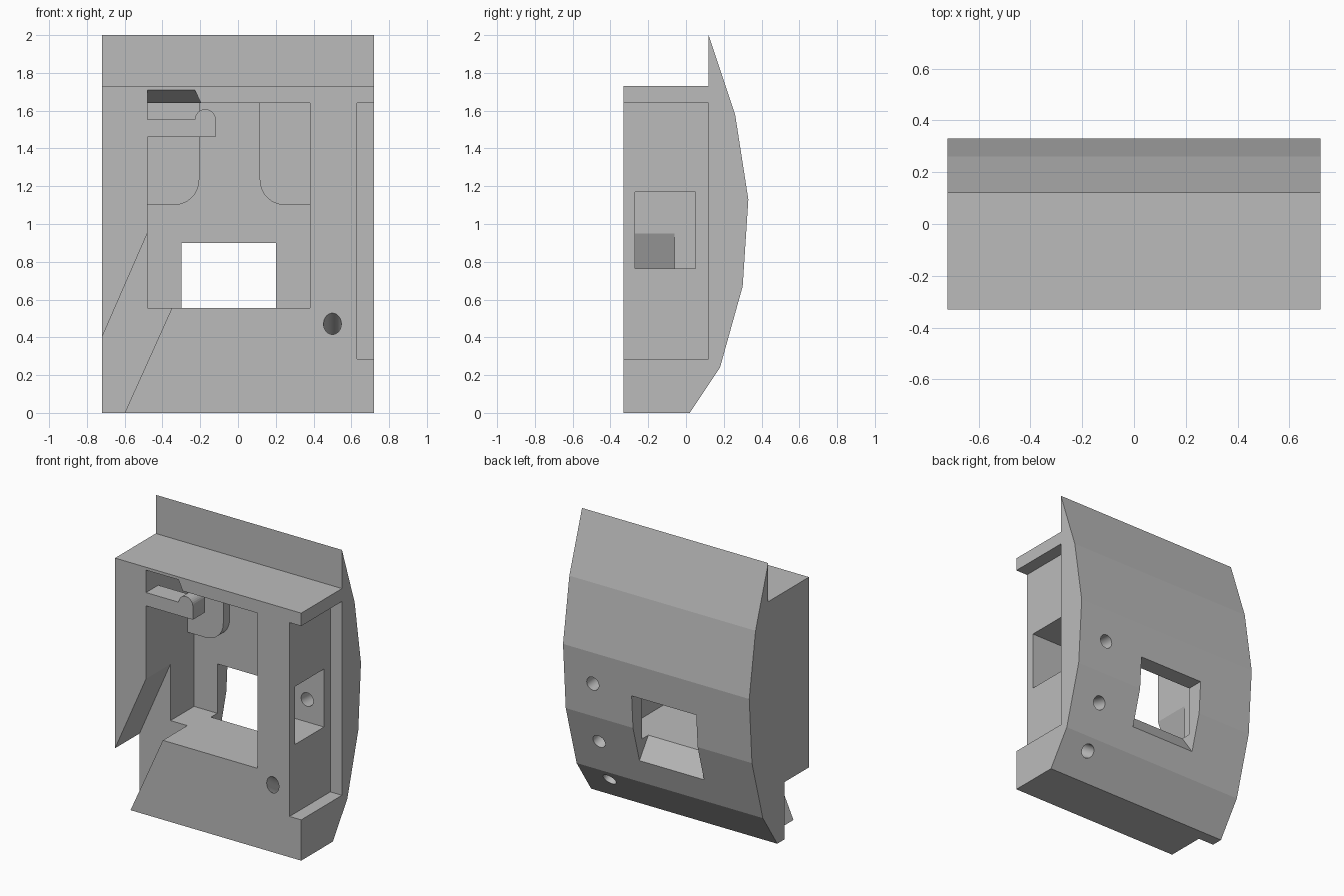
import bpy, bmesh, math
from mathutils import Vector

if "Cube" in bpy.data.objects:
    bpy.data.objects.remove(bpy.data.objects["Cube"])

grey = bpy.data.materials.new("plain_grey")
grey.use_nodes = True
colour = (0.5, 0.5, 0.5, 1)
grey.diffuse_color = colour
grey.node_tree.nodes["Principled BSDF"].inputs["Base Color"].default_value = colour

FRONT, HOLE = -0.33, 0.047


def finish(name, bm):
    bmesh.ops.recalc_face_normals(bm, faces=bm.faces)
    mesh = bpy.data.meshes.new(name)
    bm.to_mesh(mesh)
    bm.free()
    mesh.materials.append(grey)
    ob = bpy.data.objects.new(name, mesh)
    bpy.context.collection.objects.link(ob)
    return ob


def prism(name, outline, axis, start, end):
    """Extrude a 2D outline along x (outline is y, z) or y (outline is x, z)."""
    bm = bmesh.new()
    place = (lambda p: (start, *p)) if axis == "x" else (lambda p: (p[0], start, p[1]))
    face = bm.faces.new([bm.verts.new(place(p)) for p in outline])
    new = bmesh.ops.extrude_face_region(bm, geom=[face])["geom"]
    shift = Vector((end - start, 0, 0) if axis == "x" else (0, end - start, 0))
    bmesh.ops.translate(bm, verts=[v for v in new if isinstance(v, bmesh.types.BMVert)], vec=shift)
    return finish(name, bm)


def box(name, x, y, z):
    return prism(name, [(x[0], z[0]), (x[1], z[0]), (x[1], z[1]), (x[0], z[1])], "y", *y)


def rod(name, a, b, radius):
    a, b = Vector(a), Vector(b)
    bm = bmesh.new()
    bmesh.ops.create_cone(bm, cap_ends=True, segments=48, radius1=radius, radius2=radius,
                          depth=(b - a).length)
    turn = (b - a).to_track_quat("Z", "Y")
    for v in bm.verts:
        v.co = turn @ v.co + (a + b) / 2
    return finish(name, bm)


def arc(cx, cz, r, a0, a1, steps=14):
    angles = [math.radians(a0 + (a1 - a0) * i / steps) for i in range(steps + 1)]
    return [(cx + r * math.cos(a), cz + r * math.sin(a)) for a in angles]


def cut(target, cutter):
    mod = target.modifiers.new("cut", "BOOLEAN")
    mod.operation, mod.solver, mod.object = "DIFFERENCE", "EXACT", cutter
    bpy.context.view_layer.objects.active = target
    bpy.ops.object.modifier_apply(modifier=mod.name)
    bpy.data.objects.remove(cutter)


# Main body: faceted back, flat front, thin lip on top
back = [(0.02, 0), (0.18, 0.24), (0.30, 0.67), (0.33, 1.13), (0.26, 1.58), (0.12, 2.0)]
body = prism("body", [(FRONT, 0)] + back + [(0.12, 1.73), (FRONT, 1.73)], "x", -0.72, 0.72)

# Main cavity, side pocket and the window between them
cut(body, box("cavity", (-0.48, 0.38), (-0.5, 0.20), (0.555, 1.64)))
cut(body, box("side_pocket", (0.63, 0.9), (-0.5, 0.12), (0.285, 1.64)))
cut(body, box("side_window", (0.3, 0.7), (-0.27, 0.05), (0.765, 1.17)))

# Back opening with a sloping sill
sill = [(0.13, 0.555), (0.33, 0.27), (0.5, 0.27), (0.5, 0.90), (0.13, 0.90)]
cut(body, prism("back_opening", sill, "x", -0.30, 0.20))

# Diagonal channel from the cavity to the lower corner
channel = [(-0.48, 0.95), (-0.90, -0.012), (-0.90, -0.2), (-0.69, -0.2),
           (-0.35, 0.555), (-0.35, 0.95)]
cut(body, prism("channel", channel, "y", -0.5, -0.06))

# Sloping notch above the cavity, with a slanted end
bm = bmesh.new()
for y, z in ((FRONT - 0.02, 1.72), (FRONT - 0.02, 1.6), (-0.195, 1.64), (-0.195, 1.6)):
    for x in (-0.48, -0.18 - max(0, z - 1.64) * 0.7):
        bm.verts.new((x, y, z))
bmesh.ops.convex_hull(bm, input=bm.verts)
cut(body, finish("notch", bm))

# Screw holes square to each back facet: facet index, height, depth
for i, z, depth in ((4, 1.69, 0.9), (3, 1.34, 0.3), (2, 0.905, 0.35),
                    (1, 0.475, 0.3), (0, 0.165, 0.9)):
    (y0, z0), (y1, z1) = back[i], back[i + 1]
    point = Vector((0.5, y0 + (y1 - y0) * (z - z0) / (z1 - z0), z))
    normal = Vector((0, z1 - z0, y0 - y1)).normalized()
    cut(body, rod("screw_hole", point + normal * 0.1, point - normal * depth, HOLE))

# Round sockets in the top
for x, y in ((-0.6, -0.105), (0.505, -0.195)):
    cut(body, rod("top_socket", (x, y, 1.8), (x, y, 1.62), 0.07))

# Screw bosses on the cavity's back wall
R = 0.135
for name, cx, wall in (("right_boss", -0.34, -0.49), ("left_boss", 0.25, 0.39)):
    side = 1 if wall < 0 else -1
    corner = [(cx + side * (px - cx), pz) for px, pz in arc(cx, 1.235, R, -90, 0)]
    outline = [(wall, 1.235 - R)] + corner + [(cx + side * R, 1.65), (wall, 1.65)]
    boss = prism(name, outline, "y", 0.13, 0.21)
    for target in (boss, body):
        cut(target, rod("boss_hole", (cx, 0.0, 1.235), (cx, 0.5, 1.235), HOLE))

# Retaining bar with a rounded tip
tip = arc(-0.173, 1.553, 0.055, 0, 180)
prism("retaining_bar", [(-0.48, 1.46), (-0.118, 1.46)] + tip + [(-0.48, 1.553)],
      "y", FRONT, -0.195)

# Smooth the round holes only; facets stay flat
for ob in bpy.context.scene.objects:
    ob.select_set(ob.type == "MESH" and grey.name in ob.data.materials)
bpy.context.view_layer.objects.active = body
bpy.ops.object.shade_smooth_by_angle(angle=math.radians(8.5))
